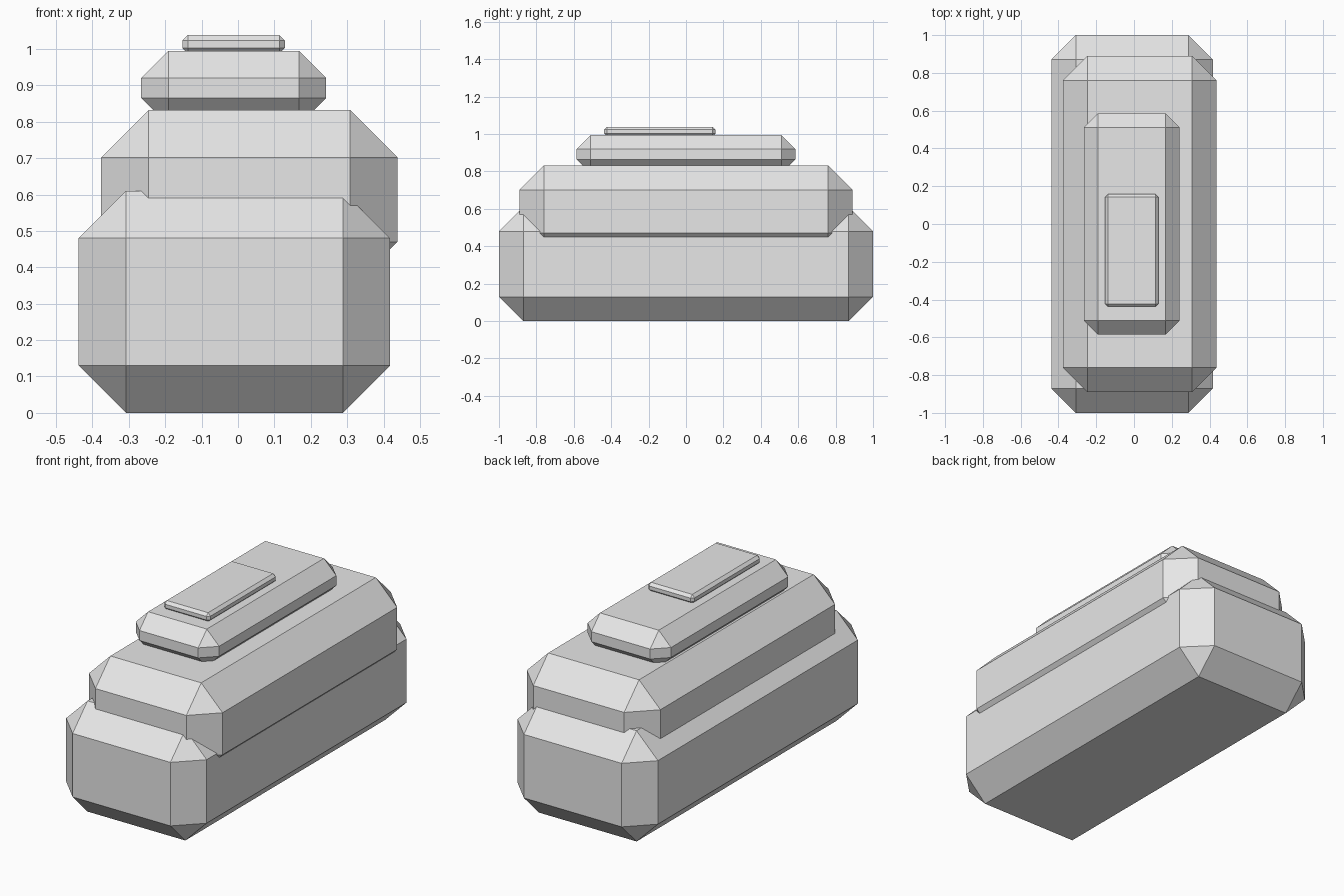
import bpy
import bmesh
from mathutils import Vector

cube = bpy.data.objects.get("Cube")
if cube:
    bpy.data.objects.remove(cube, do_unlink=True)

# One plain grey for the whole stack
grey = bpy.data.materials.new("light_grey")
grey.use_nodes = True
colour = (0.8, 0.8, 0.8, 1)
grey.diffuse_color = colour
grey.node_tree.nodes["Principled BSDF"].inputs["Base Color"].default_value = colour


def chamfered_block(name, low, high, chamfer):
    """Box between two corners, with every edge cut flat."""
    low, high = Vector(low), Vector(high)
    bm = bmesh.new()
    bmesh.ops.create_cube(bm, size=1)
    bmesh.ops.scale(bm, vec=high - low, verts=bm.verts)
    bmesh.ops.bevel(bm, geom=bm.edges[:], offset=chamfer, segments=1,
                    affect='EDGES', profile=0.5)
    mesh = bpy.data.meshes.new(name)
    bm.to_mesh(mesh)
    bm.free()
    mesh.materials.append(grey)
    obj = bpy.data.objects.new(name, mesh)
    obj.location = (low + high) / 2
    bpy.context.collection.objects.link(obj)
    return obj


# Stack of overlapping blocks, from the ground up
chamfered_block("base_block", (-0.438, -1, 0), (0.418, 1, 0.61), 0.13)
chamfered_block("middle_block", (-0.376, -0.89, 0.34), (0.438, 0.89, 0.832), 0.13)
chamfered_block("upper_block", (-0.266, -0.585, 0.79), (0.242, 0.585, 0.995), 0.075)
chamfered_block("top_plate", (-0.153, -0.438, 0.988), (0.129, 0.158, 1.038), 0.015)
